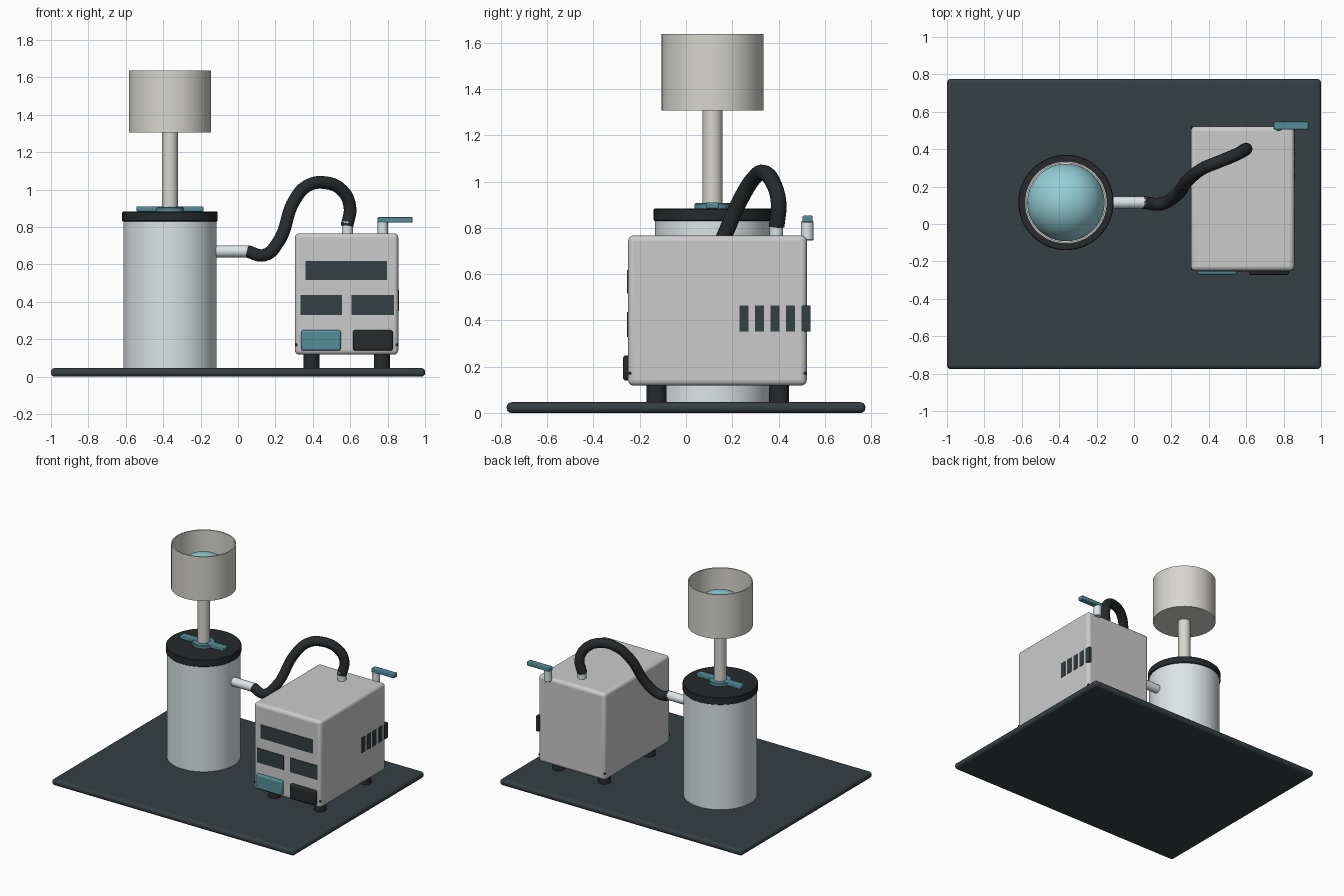
import bpy, bmesh, math
from mathutils import Vector

if "Cube" in bpy.data.objects:
    bpy.data.objects.remove(bpy.data.objects["Cube"])


def mat(name, r, g, b):
    m = bpy.data.materials.new(name)
    m.diffuse_color = (r, g, b, 1)
    m.use_nodes = True
    m.node_tree.nodes["Principled BSDF"].inputs["Base Color"].default_value = m.diffuse_color
    return m


DARK = mat("dark_slate", 0.035, 0.05, 0.055)
BLACK = mat("black_rubber", 0.02, 0.023, 0.025)
TEAL = mat("teal", 0.09, 0.27, 0.31)
GLASS = mat("pale_teal", 0.3, 0.62, 0.68)
STEEL = mat("steel", 0.72, 0.78, 0.8)
CREAM = mat("cream", 0.68, 0.67, 0.63)
GREY = mat("case_grey", 0.52, 0.51, 0.51)


def finish(name, bm, material, bevel=0, segments=3):
    bmesh.ops.recalc_face_normals(bm, faces=bm.faces[:])
    me = bpy.data.meshes.new(name)
    bm.to_mesh(me)
    bm.free()
    ob = bpy.data.objects.new(name, me)
    bpy.context.collection.objects.link(ob)
    me.materials.append(material)
    if bevel:
        mod = ob.modifiers.new("bevel", 'BEVEL')
        mod.width, mod.segments = bevel, segments
    bpy.ops.object.select_all(action='DESELECT')
    bpy.context.view_layer.objects.active = ob
    ob.select_set(True)
    bpy.ops.object.shade_smooth_by_angle(angle=math.radians(35))
    return ob


def box(name, x, y, z, material, bevel=0, segments=3):
    bm = bmesh.new()
    bmesh.ops.create_cube(bm, size=1)
    for v in bm.verts:
        v.co = Vector([(r[0] + r[1]) / 2 + c * (r[1] - r[0]) for r, c in zip((x, y, z), v.co)])
    return finish(name, bm, material, bevel, segments)


def lathe(name, profile, center, material, steps=64, axis='Z'):
    """Spin a (radius, height) profile around a vertical or x axis."""
    bm = bmesh.new()
    rings = []
    for r, h in profile:
        if r == 0:
            rings.append([bm.verts.new((0, 0, h))])
        else:
            rings.append([bm.verts.new((r * math.cos(a), r * math.sin(a), h))
                          for a in (2 * math.pi * i / steps for i in range(steps))])
    for a, b in zip(rings, rings[1:]):
        for i in range(steps):
            j = (i + 1) % steps
            f = [a[i % len(a)], a[j % len(a)], b[j % len(b)], b[i % len(b)]]
            bm.faces.new(list(dict.fromkeys(f)))
    for v in bm.verts:
        p = v.co if axis == 'Z' else Vector((v.co.z, v.co.y, -v.co.x))
        v.co = p + Vector(center)
    return finish(name, bm, material)


def cyl(name, r, lo, hi, center, material, steps=48, axis='Z', c=0.004):
    return lathe(name, [(0, lo), (r - c, lo), (r, lo + c), (r, hi - c), (r - c, hi), (0, hi)],
                 center, material, steps, axis)


# Base plate
box("base_plate", (-1, 1), (-0.775, 0.775), (0, 0.046), DARK, 0.02, 4)

# Tank with lid, bar handle, stem and cup
TX, TY = -0.364, 0.115
T = (TX, TY, 0)
cyl("tank", 0.249, 0.04, 0.85, T, STEEL, 64)
cyl("tank_lid", 0.255, 0.83, 0.883, T, BLACK, 64)
cyl("handle_hub", 0.078, 0.88, 0.907, T, TEAL)
box("handle_bar", (TX - 0.18, TX + 0.18), (TY - 0.027, TY + 0.027), (0.884, 0.91), TEAL, 0.005, 2)
cyl("stem", 0.043, 0.88, 1.32, T, CREAM)
lathe("cup", [(0, 1.307), (0.22, 1.307), (0.22, 1.637), (0.211, 1.637), (0.211, 1.317), (0, 1.317)],
      T, CREAM)
R = 0.207
dome = [(0, 1.35)] + [(R * math.cos(a), 1.35 + R * math.sin(a))
                      for a in (math.pi / 2 * i / 16 for i in range(16))] + [(0, 1.35 + R)]
lathe("cup_dome", dome, T, GLASS)

# Outlet pipe and hose
cyl("outlet_pipe", 0.032, -0.16, 0.065, (0, TY, 0.67), STEEL, 32, 'X')
cu = bpy.data.curves.new("hose", 'CURVE')
cu.dimensions = '3D'
cu.bevel_depth, cu.bevel_resolution, cu.resolution_u = 0.034, 5, 10
cu.use_fill_caps = True
path = [(0.05, 0.115, 0.67), (0.14, 0.107, 0.65), (0.215, 0.145, 0.72), (0.30, 0.245, 0.94),
        (0.37, 0.298, 1.02), (0.46, 0.335, 1.038), (0.555, 0.375, 0.998),
        (0.598, 0.4, 0.91), (0.583, 0.392, 0.805)]
sp = cu.splines.new('BEZIER')
sp.bezier_points.add(len(path) - 1)
for bp, p in zip(sp.bezier_points, path):
    bp.co = p
    bp.handle_left_type = bp.handle_right_type = 'AUTO'
hose = bpy.data.objects.new("hose", cu)
bpy.context.collection.objects.link(hose)
cu.materials.append(BLACK)
cyl("hose_socket", 0.03, 0.75, 0.835, (0.585, 0.39, 0), STEEL, 32)

# Pump case, seam strip and feet
X0, X1, Y0, Y1 = 0.304, 0.857, -0.25, 0.522
box("pump_case", (X0, X1), (Y0, Y1), (0.118, 0.767), GREY, 0.024, 4)
box("case_seam", (X0 + 0.002, X1 - 0.002), (Y0 + 0.002, Y1 - 0.002), (0.165, 0.177), BLACK)
for i, x in enumerate((0.392, 0.769)):
    for j, y in enumerate((-0.128, 0.402)):
        cyl(f"foot_{i}{j}", 0.043, 0.04, 0.13, (x, y, 0), BLACK, 32)

# Front panels and raised pads
for name, x, z in (("top_panel", (0.362, 0.796), (0.516, 0.618)),
                   ("left_panel", (0.333, 0.555), (0.329, 0.436)),
                   ("right_panel", (0.608, 0.833), (0.329, 0.436))):
    box(name, x, (Y0 - 0.004, Y0 + 0.02), z, DARK)
for name, x, m in (("left_pad", (0.338, 0.55), TEAL), ("right_pad", (0.614, 0.828), BLACK)):
    box(name, x, (-0.272, -0.235), (0.139, 0.249), m, 0.012, 3)

# Side vents
for i in range(5):
    y = 0.231 + 0.067 * i
    box(f"vent_{i}", (0.84, 0.862), (y, y + 0.04), (0.352, 0.465), DARK)

# Rear valve with lever
cyl("valve_post", 0.027, 0.745, 0.83, (0.774, 0.524, 0), STEEL, 32)
box("valve_lever", (0.747, 0.934), (0.504, 0.547), (0.824, 0.853), TEAL, 0.005, 2)
